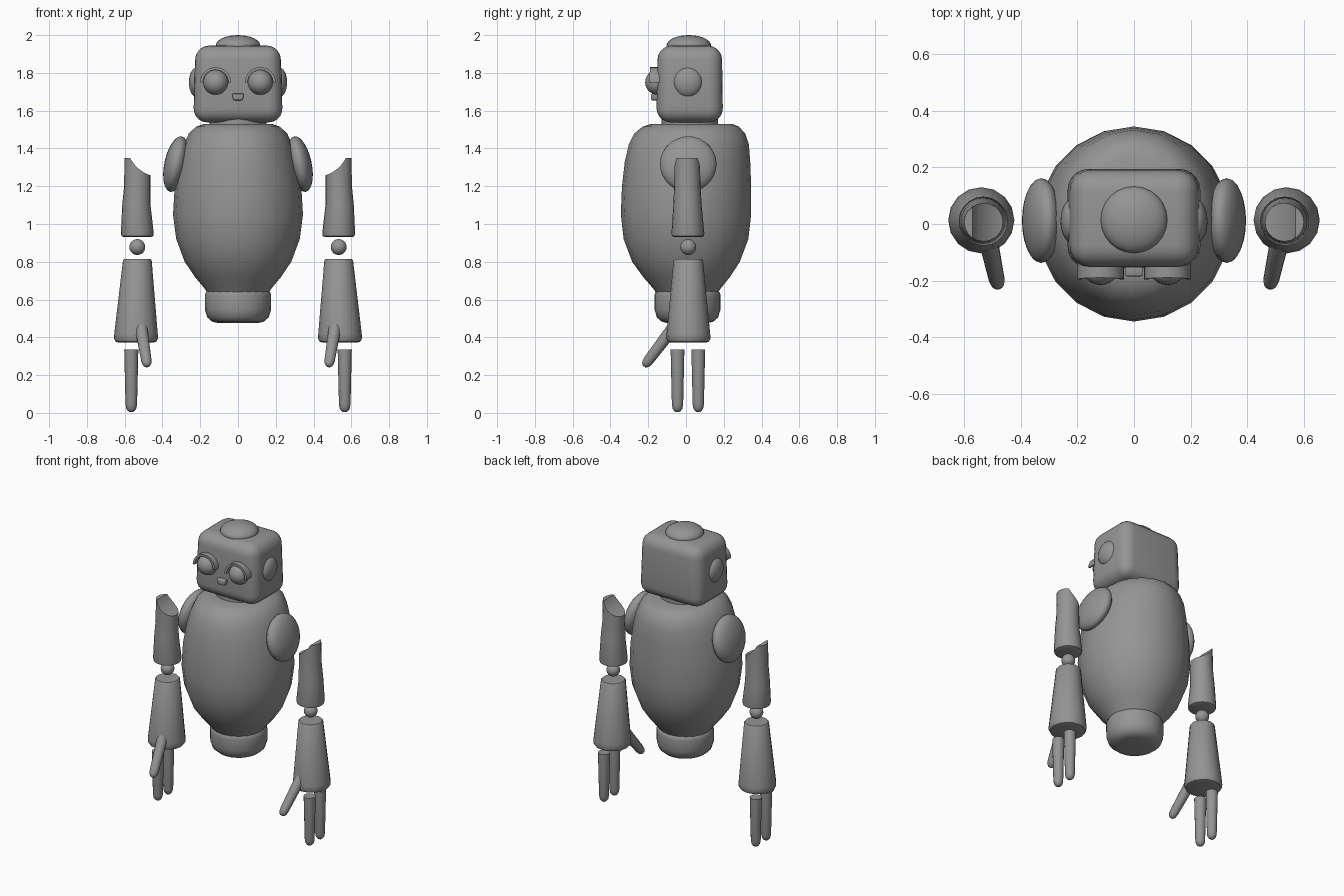
import bpy, bmesh, math
from mathutils import Vector, Matrix

if "Cube" in bpy.data.objects:
    bpy.data.objects.remove(bpy.data.objects["Cube"])

grey = bpy.data.materials.new("matte grey")
grey.diffuse_color = (0.3, 0.3, 0.3, 1)
grey.use_nodes = True
grey.node_tree.nodes["Principled BSDF"].inputs["Base Color"].default_value = grey.diffuse_color


def finish(name, bm, angle=40):
    bmesh.ops.recalc_face_normals(bm, faces=bm.faces)
    mesh = bpy.data.meshes.new(name)
    bm.to_mesh(mesh)
    bm.free()
    ob = bpy.data.objects.new(name, mesh)
    bpy.context.collection.objects.link(ob)
    mesh.materials.append(grey)
    bpy.ops.object.select_all(action='DESELECT')
    ob.select_set(True)
    bpy.context.view_layer.objects.active = ob
    bpy.ops.object.shade_smooth_by_angle(angle=math.radians(angle))
    return ob


def loft(name, rings, sides=16, matrix=None, angle=40):
    """Closed tube through rings of (z, rx, ry, cx, cy)."""
    bm = bmesh.new()
    loops = []
    for z, rx, ry, cx, cy in rings:
        loops.append([bm.verts.new((cx + rx * math.cos(a), cy + ry * math.sin(a), z))
                      for a in (2 * math.pi * i / sides for i in range(sides))])
    for a, b in zip(loops, loops[1:]):
        for i in range(sides):
            j = (i + 1) % sides
            bm.faces.new((a[i], a[j], b[j], b[i]))
    bm.faces.new(loops[0])
    bm.faces.new(loops[-1])
    if matrix:
        bm.transform(matrix)
    return finish(name, bm, angle)


def ball(name, loc, radii, tilt=0, sides=24, rows=14):
    bm = bmesh.new()
    bmesh.ops.create_uvsphere(bm, u_segments=sides, v_segments=rows, radius=1)
    bm.transform(Matrix.Translation(loc) @ Matrix.Rotation(tilt, 4, 'Y')
                 @ Matrix.Diagonal((*radii, 1)))
    return finish(name, bm, 60)


def finger(name, tip, base, r):
    """Tapered rod with a rounded tip, from tip to base."""
    tip, base = Vector(tip), Vector(base)
    d = base - tip
    rings = [(0, .3), (.006, .55), (.018, .78), (.04, .9), (d.length, 1.1)]
    m = Matrix.Translation(tip) @ d.to_track_quat('Z', 'Y').to_matrix().to_4x4()
    loft(name, [(z, k * r, k * r, 0, 0) for z, k in rings], 14, m, 50)


# torso: round belly, chest slightly narrower in x
loft("torso", [(.64, .165, .165, 0, .005), (.66, .178, .18, 0, .005),
               (.72, .228, .23, 0, .003), (.80, .282, .285, 0, 0),
               (.92, .327, .33, 0, 0), (1.05, .344, .345, 0, 0),
               (1.2, .335, .342, 0, .003), (1.33, .312, .332, 0, .008),
               (1.42, .288, .318, 0, .015), (1.48, .26, .293, 0, .02),
               (1.515, .222, .255, 0, .025), (1.53, .18, .215, 0, .03)], 20, angle=50)
# pelvis
loft("pelvis", [(.475, .10, .10, 0, .008), (.482, .135, .135, 0, .008),
                (.505, .162, .162, 0, .008), (.545, .175, .174, 0, .008),
                (.62, .176, .175, 0, .008), (.636, .172, .172, 0, .008),
                (.65, .16, .16, 0, .006)], 24)
loft("neck", [(1.51, .15, .15, 0, .02), (1.56, .15, .15, 0, .02)], 20)

# head: bevelled box, a little narrower at the top
bm = bmesh.new()
bmesh.ops.create_cube(bm, size=1)
for v in bm.verts:
    top, back = v.co.z > 0, v.co.y > 0
    v.co = (math.copysign(.225 if top else .237, v.co.x),
            (.19 if top else .196) if back else (-.15 if top else -.157),
            1.945 if top else 1.538)
bmesh.ops.bevel(bm, geom=bm.edges[:], offset=.075, segments=5, profile=.5, affect='EDGES')
finish("head", bm, 50)
ball("crown_dome", (0, .015, 1.945), (.118, .118, .055))

# nose: small wedge
bm = bmesh.new()
bmesh.ops.create_cube(bm, size=1)
for v in bm.verts:
    wide = .032 if v.co.z > 0 else .025
    v.co = (math.copysign(wide, v.co.x), -.185 if v.co.y < 0 else -.14,
            1.69 if v.co.z > 0 else 1.655)
bmesh.ops.bevel(bm, geom=bm.edges[:], offset=.006, segments=2, profile=.5, affect='EDGES')
finish("nose", bm, 50)


def brow(name, cx):
    """Half-ring hood over an eye."""
    bm = bmesh.new()
    n, rows = 16, []
    for i in range(n + 1):
        a = math.pi * i / n
        front = -.19 - .006 * (1 - math.sin(a))
        rows.append([bm.verts.new((cx + r * math.cos(a), y, 1.748 + r * math.sin(a)))
                     for r, y in ((.068, front), (.082, front), (.082, -.14), (.068, -.14))])
    for a, b in zip(rows, rows[1:]):
        for k in range(4):
            bm.faces.new((a[k], a[(k + 1) % 4], b[(k + 1) % 4], b[k]))
    bm.faces.new(rows[0])
    bm.faces.new(rows[-1])
    finish(name, bm)


for s, side in ((-1, "right"), (1, "left")):
    ball(side + "_eye", (s * .118, -.15, 1.75), (.066, .066, .066))
    brow(side + "_brow", s * .118)
    ball(side + "_ear", (s * .22, .01, 1.75), (.04, .076, .078))
    ball(side + "_shoulder", (s * .328, .012, 1.317), (.062, .15, .15), -s * math.radians(12))

    # upper arm with a curved notch facing the shoulder
    arm = loft(side + "_upper_arm",
               [(.932, .075, .075, s * .533, .01), (.936, .084, .084, s * .533, .01),
                (.95, .087, .087, s * .533, .01), (1.1, .075, .075, s * .538, .008),
                (1.2, .07, .07, s * .533, .007), (1.35, .069, .067, s * .532, .006)], 20)
    bm = bmesh.new()
    bmesh.ops.create_cone(bm, cap_ends=True, segments=48, radius1=.18, radius2=.18, depth=.5)
    bm.transform(Matrix.Translation((s * .41, 0, 1.43)) @ Matrix.Rotation(math.pi / 2, 4, 'X'))
    cutter = finish(side + "_notch_cutter", bm)
    mod = arm.modifiers.new("notch", 'BOOLEAN')
    mod.operation, mod.object, mod.solver = 'DIFFERENCE', cutter, 'EXACT'
    bpy.context.view_layer.objects.active = arm
    bpy.ops.object.modifier_apply(modifier="notch")
    bpy.data.objects.remove(cutter)
    arm.select_set(True)
    bpy.ops.object.shade_smooth_by_angle(angle=math.radians(40))

    ball(side + "_elbow", (s * .533, .012, .878), (.042, .042, .042))
    loft(side + "_forearm",
         [(.372, .09, .09, s * .54, .013), (.377, .108, .108, s * .54, .013),
          (.395, .117, .117, s * .54, .013), (.42, .115, .115, s * .54, .013),
          (.808, .076, .078, s * .533, .012), (.815, .07, .072, s * .533, .012)], 16)

    # hand: two hanging fingers and a thumb
    finger(side + "_front_finger", (s * .565, -.045, .005), (s * .565, -.045, .335), .034)
    finger(side + "_back_finger", (s * .565, .065, .005), (s * .565, .065, .335), .034)
    finger(side + "_thumb", (s * .48, -.222, .247), (s * .515, -.06, .46), .031)
